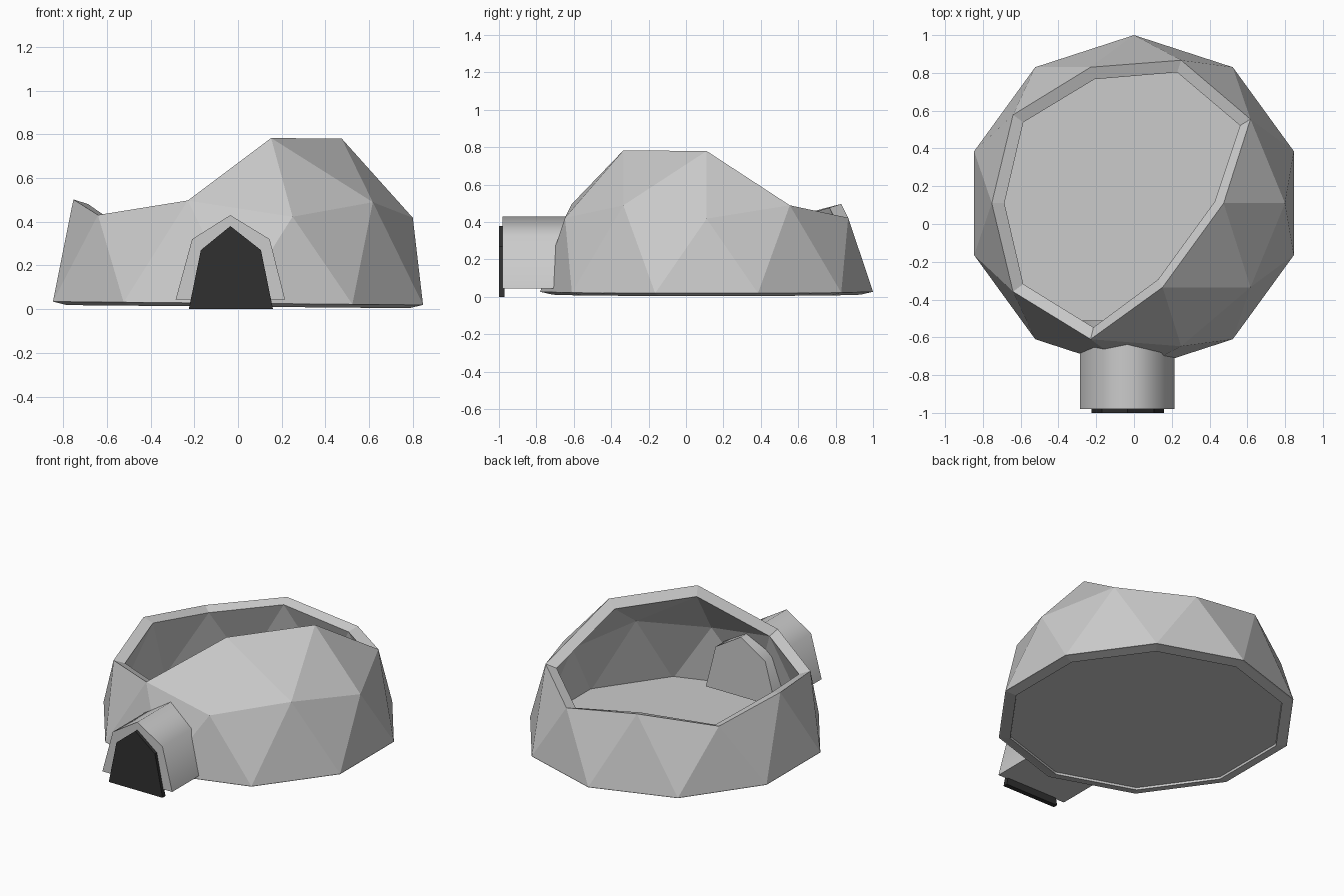
import bpy, bmesh, math
from mathutils import Vector

if "Cube" in bpy.data.objects:
    bpy.data.objects.remove(bpy.data.objects["Cube"])

RADIUS = 0.89
CENTRE = Vector((0, 0.11, 0.027))
TILT = 0.009


def finish(bm, name):
    bmesh.ops.recalc_face_normals(bm, faces=bm.faces)
    mesh = bpy.data.meshes.new(name)
    bm.to_mesh(mesh)
    bm.free()
    obj = bpy.data.objects.new(name, mesh)
    bpy.context.collection.objects.link(obj)
    return obj


def prism(name, profile, y0, y1):
    """Extrude an x-z profile along y."""
    bm = bmesh.new()
    face = bm.faces.new([bm.verts.new((x, y0, z)) for x, z in profile])
    ext = bmesh.ops.extrude_face_region(bm, geom=[face])
    moved = [v for v in ext["geom"] if isinstance(v, bmesh.types.BMVert)]
    bmesh.ops.translate(bm, verts=moved, vec=(0, y1 - y0, 0))
    return finish(bm, name)


# Dome shell: upper half of a faceted sphere, broken open at the top and back left
bm = bmesh.new()
bmesh.ops.create_icosphere(bm, subdivisions=2, radius=RADIUS)


def removed(co):
    if co.z < -0.05 or co.z > 0.8:
        return True
    angle = math.degrees(math.atan2(co.y, co.x)) % 360
    return co.z > 0.6 and 36 < angle < 252


bmesh.ops.delete(bm, geom=[v for v in bm.verts if removed(v.co)], context='VERTS')
dome = finish(bm, "dome_shell")
# make sure the shell faces outwards before thickening it inwards
if sum(p.normal.dot(p.center) for p in dome.data.polygons) < 0:
    dome.data.flip_normals()
wall = dome.modifiers.new("wall", 'SOLIDIFY')
wall.thickness = 0.07
wall.offset = -1

# Floor: ten-sided disc closing the dome
bm = bmesh.new()
bm.faces.new([bm.verts.new((RADIUS * math.cos(math.radians(18 + 36 * i)),
                            RADIUS * math.sin(math.radians(18 + 36 * i)), -0.002))
              for i in range(10)])
floor = finish(bm, "floor")
for obj in (dome, floor):
    obj.location = CENTRE
    obj.rotation_euler.y = TILT

# Entrance tunnel: five-point arch running through the wall
tunnel = prism("entrance_tunnel",
               [(-0.285, 0.045), (-0.21, 0.32), (-0.035, 0.43), (0.145, 0.32), (0.215, 0.045)],
               -0.98, -0.51)
bpy.context.view_layer.objects.active = tunnel
tunnel.select_set(True)
bpy.ops.object.shade_smooth_by_angle(angle=math.radians(65))

# Doorway: dark slab at the tunnel mouth
door = prism("doorway",
             [(-0.225, 0), (-0.17, 0.27), (-0.035, 0.38), (0.105, 0.27), (0.16, 0)],
             -1.0, -0.97)
dark = bpy.data.materials.new("dark")
dark.diffuse_color = (0.03, 0.03, 0.03, 1)
dark.use_nodes = True
dark.node_tree.nodes["Principled BSDF"].inputs["Base Color"].default_value = dark.diffuse_color
door.data.materials.append(dark)
